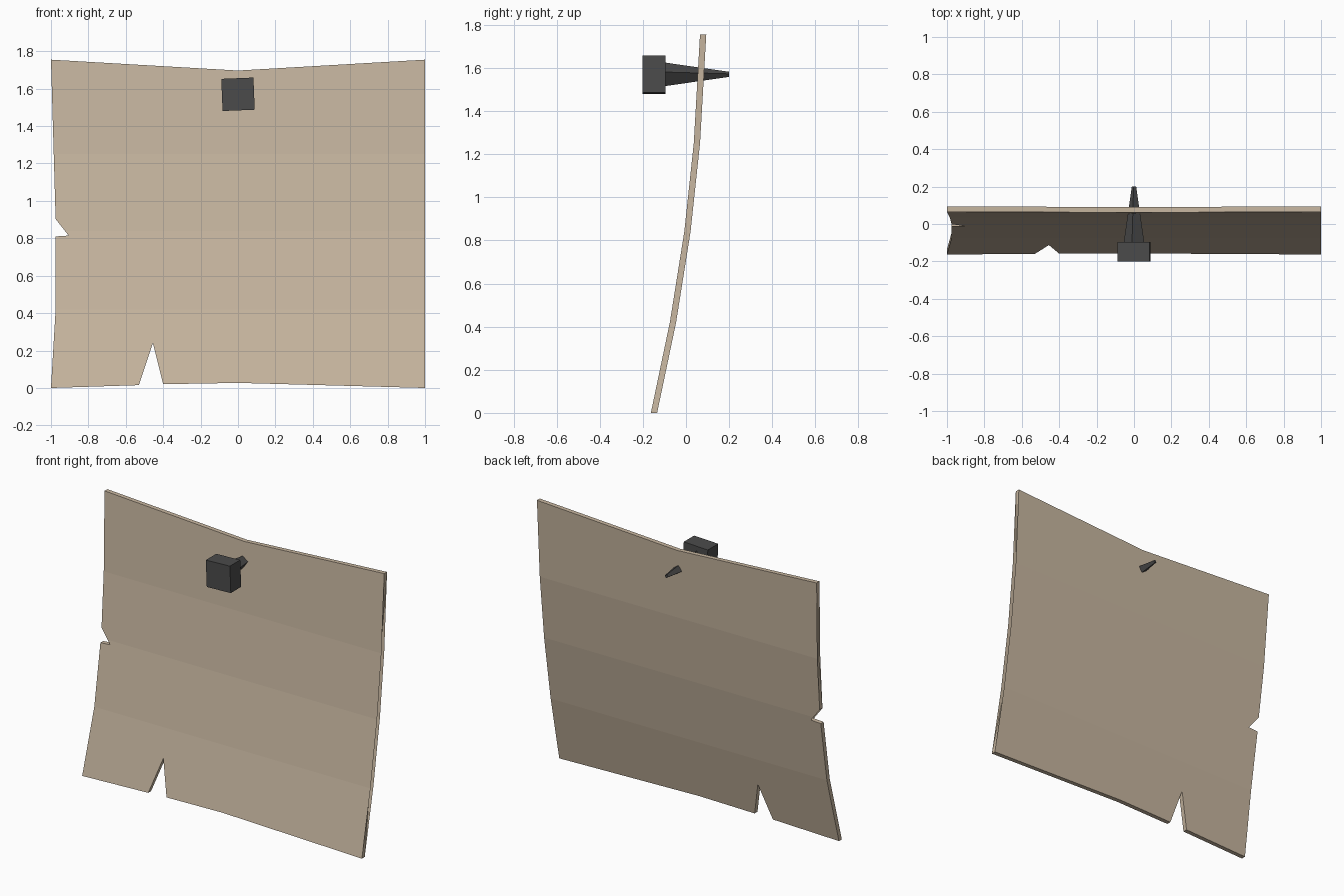
import bpy, bmesh, math
from mathutils import Matrix, Vector

if "Cube" in bpy.data.objects:
    bpy.data.objects.remove(bpy.data.objects["Cube"])


def material(name, rgb):
    m = bpy.data.materials.new(name)
    m.diffuse_color = (*rgb, 1)
    m.use_nodes = True
    m.node_tree.nodes["Principled BSDF"].inputs["Base Color"].default_value = m.diffuse_color
    return m


def make_object(name, bm, mat):
    bmesh.ops.recalc_face_normals(bm, faces=bm.faces)
    me = bpy.data.meshes.new(name)
    bm.to_mesh(me)
    bm.free()
    me.materials.append(mat)
    ob = bpy.data.objects.new(name, me)
    bpy.context.collection.objects.link(ob)
    return ob


parchment = material("parchment tan", (0.58, 0.475, 0.355))
iron = material("dark iron", (0.07, 0.07, 0.07))

# Paper sheet: torn outline (x, z), bent along a height profile (z, front y)
outline = [(-1, 0), (-0.53, 0.015), (-0.455, 0.24), (-0.4, 0.02), (0, 0.027), (1, 0),
           (0.975, 0.42), (0.975, 1.25), (1, 1.755), (0, 1.697), (-1, 1.755),
           (-0.975, 1.25), (-0.975, 0.903), (-0.52, 0.84), (-0.975, 0.81), (-0.975, 0.42)]
bend = [(0, -0.163), (0.42, -0.075), (0.84, -0.008), (1.25, 0.036), (1.755, 0.065)]
thickness = 0.029


def bend_y(z):
    for (z0, y0), (z1, y1) in zip(bend, bend[1:]):
        if z <= z1 + 1e-5:
            return y0 + (y1 - y0) * (z - z0) / (z1 - z0)
    return bend[-1][1]


bm = bmesh.new()
bm.faces.new([bm.verts.new((x, 0, z)) for x, z in outline])
bmesh.ops.triangulate(bm, faces=bm.faces[:])
for z, _ in bend[1:-1]:
    bmesh.ops.bisect_plane(bm, geom=bm.verts[:] + bm.edges[:] + bm.faces[:], dist=1e-5,
                           plane_co=(0, 0, z), plane_no=(0, 0, 1))
for v in bm.verts:
    v.co.y = bend_y(v.co.z)
ext = bmesh.ops.extrude_face_region(bm, geom=bm.faces[:], use_keep_orig=True)
for v in ext["geom"]:
    if isinstance(v, bmesh.types.BMVert):
        v.co.y += thickness
make_object("paper_sheet", bm, parchment)

# Nail head: slightly twisted block
bm = bmesh.new()
bmesh.ops.create_cube(bm, size=1, matrix=Matrix.Translation((0, -0.148, 1.57))
                      @ Matrix.Rotation(math.radians(-2.3), 4, 'Y')
                      @ Matrix.Diagonal((0.172, 0.106, 0.172, 1)))
make_object("nail_head", bm, iron)

# Nail spike: four-sided taper through the sheet
bm = bmesh.new()
bmesh.ops.create_cone(bm, cap_ends=True, segments=4, radius1=0.056, radius2=0.012, depth=0.3,
                      matrix=Matrix.Translation((0, 0.05, 1.571))
                      @ Matrix.Rotation(math.radians(-11), 4, 'Y')
                      @ Matrix.Rotation(math.radians(-90), 4, 'X'))
make_object("nail_spike", bm, iron)
